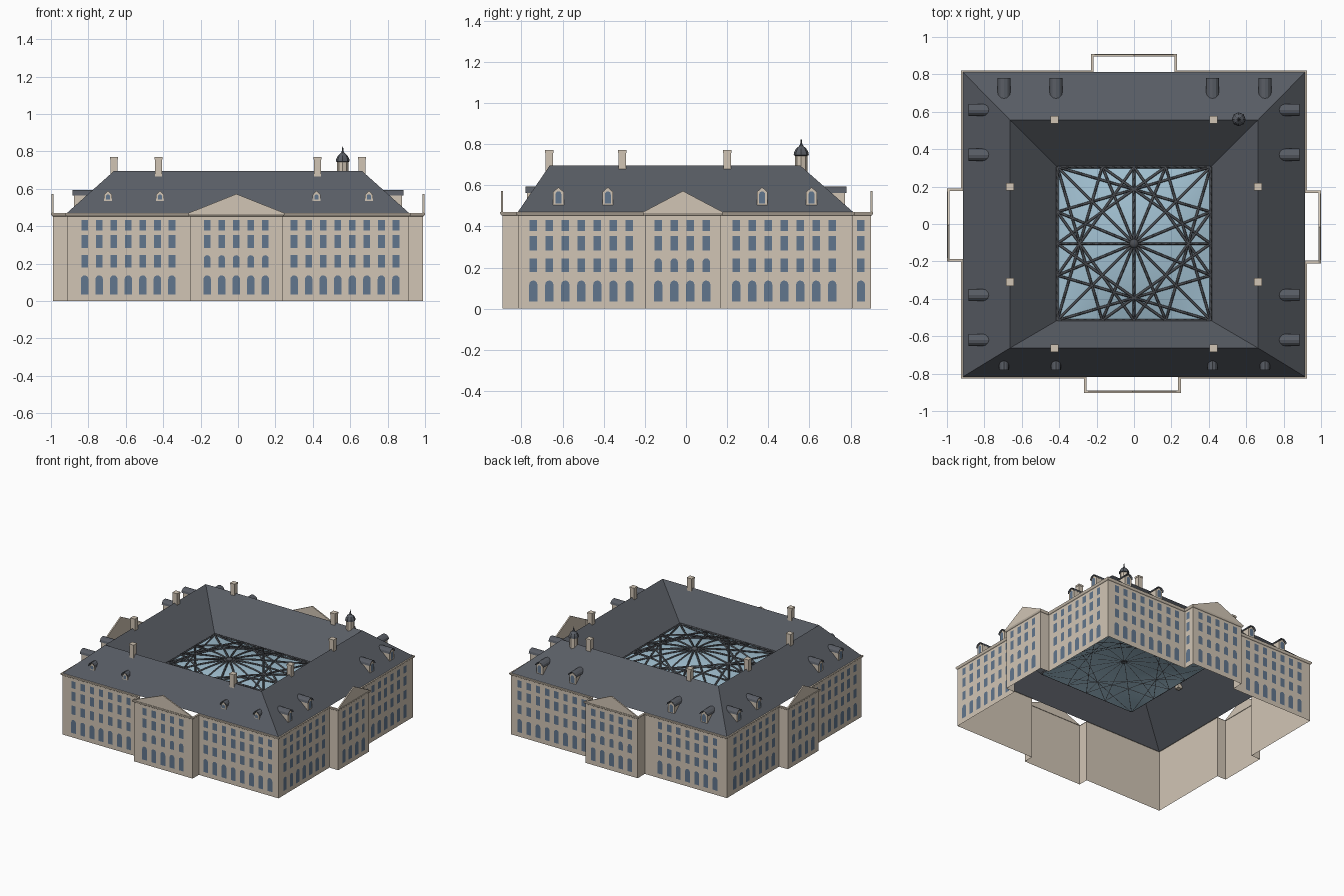
import bpy, bmesh, math
from mathutils import Vector

if "Cube" in bpy.data.objects:
    bpy.data.objects.remove(bpy.data.objects["Cube"])


def material(name, rgb):
    m = bpy.data.materials.new(name)
    m.use_nodes = True
    m.diffuse_color = (*rgb, 1)
    m.node_tree.nodes["Principled BSDF"].inputs["Base Color"].default_value = (*rgb, 1)
    return m


STONE = material("pale stone", (0.64, 0.56, 0.46))
SLATE = material("grey slate", (0.10, 0.11, 0.13))
PANE = material("blue window", (0.12, 0.18, 0.27))
GLASS = material("pale roof glass", (0.36, 0.53, 0.64))
IRON = material("dark iron", (0.07, 0.075, 0.085))


def build(name, polys, mat, smooth=False):
    """One object from a list of polygons, with shared corners welded."""
    bm = bmesh.new()
    for poly in polys:
        bm.faces.new([bm.verts.new(p) for p in poly])
    bmesh.ops.remove_doubles(bm, verts=bm.verts, dist=0.0001)
    me = bpy.data.meshes.new(name)
    bm.to_mesh(me)
    bm.free()
    me.materials.append(mat)
    for f in me.polygons:
        f.use_smooth = smooth
    ob = bpy.data.objects.new(name, me)
    bpy.context.collection.objects.link(ob)
    return ob


def bridge(a, b, closed=True):
    n = len(a)
    return [[a[i], a[(i + 1) % n], b[(i + 1) % n], b[i]] for i in range(n if closed else n - 1)]


# Each facade frame maps (along, outward, up) to world space
FRAMES = {
    "front": lambda a, d, z: Vector((a, -d, z)),
    "right": lambda a, d, z: Vector((d, a, z)),
    "back": lambda a, d, z: Vector((-a, d, z)),
    "left": lambda a, d, z: Vector((-d, -a, z)),
}
EAVE, RIDGE = 0.47, 0.695
STEP = 0.0778
# wall depth, pavilion depth and span, ridge depth, window groups (start, count)
SIDES = {
    "front": (0.817, 0.893, -0.257, 0.24, 0.663, [(-0.82, 7), (-0.165, 5), (0.30, 8)]),
    "right": (0.915, 0.99, -0.2, 0.17, 0.663, [(-0.742, 7), (-0.135, 4), (0.244, 7)]),
    "back": (0.812, 0.9, -0.22, 0.22, 0.556, [(-0.84, 8), (-0.155, 5), (0.35, 7)]),
    "left": (0.915, 0.99, -0.18, 0.19, 0.663, [(-0.72, 7), (-0.115, 4), (0.27, 7)]),
}
# dormer half width, sill height, positions
DORMERS = {
    "front": (0.021, 0.535, (-0.695, -0.417, 0.42, 0.70)),
    "right": (0.026, 0.505, (-0.62, -0.38, 0.37, 0.61)),
    "back": (0.028, 0.505, (-0.70, -0.42, 0.417, 0.695)),
    "left": (0.026, 0.505, (-0.61, -0.37, 0.38, 0.62)),
}


def window(P, a, d, w, z0, z1, arched):
    """Thin pane lying just in front of a wall."""
    if not arched:
        return [P(a + x, d, z) for x, z in ((-w, z0), (w, z0), (w, z1), (-w, z1))]
    arc = [P(a + w * math.cos(t), d, z1 - w + w * math.sin(t))
           for t in (math.pi * i / 6 for i in range(7))]
    return [P(a - w, d, z0), P(a + w, d, z0)] + arc


def window_column(P, a, d, pavilion):
    return [window(P, a, d, 0.02, 0.035, 0.137, True),
            window(P, a, d, 0.018, 0.178, 0.245, pavilion),
            window(P, a, d, 0.018, 0.283, 0.352, False),
            window(P, a, d, 0.018, 0.378, 0.432, False)]


# Footprint of the four wings with projecting pavilions
corner = {"front": "left", "right": "front", "back": "right", "left": "back"}
foot = []
for side, (wall, pav, a0, a1, ridge, groups) in SIDES.items():
    P = FRAMES[side]
    foot += [P(-SIDES[corner[side]][0], wall, 0), P(a0, wall, 0), P(a0, pav, 0),
             P(a1, pav, 0), P(a1, wall, 0)]


def ring(offset, z):
    """Footprint moved outward by an offset at height z."""
    out, n = [], len(foot)
    for i, p in enumerate(foot):
        q = p.copy()
        for e in (p - foot[i - 1], foot[(i + 1) % n] - p):
            e.normalize()
            q += Vector((e.y, -e.x, 0)) * offset
        q.z = z
        out.append(q)
    return out


build("outer_walls", bridge(ring(0, 0), ring(0, EAVE)), STONE)
outline = [ring(0, 0.452), ring(0.006, 0.456), ring(0.01, 0.464), ring(0.01, EAVE), ring(-0.004, EAVE)]
build("cornice", [q for a, b in zip(outline, outline[1:]) for q in bridge(a, b)], STONE)

# Windows, pediments and dormers on every side
panes, dormer_bodies, dormer_roofs = [], [], []
for side, (wall, pav, a0, a1, ridge, groups) in SIDES.items():
    P = FRAMES[side]
    for g, (start, count) in enumerate(groups):
        for i in range(count):
            panes += window_column(P, start + i * STEP, (pav if g == 1 else wall) + 0.003, g == 1)

    tri = [(a0 - 0.008, EAVE), (a1 + 0.008, EAVE), ((a0 + a1) / 2, 0.572)]
    face = [P(a, pav + 0.006, z) for a, z in tri]
    rear = [P(a, pav - 0.004, z) for a, z in tri]
    build(side + "_pediment", [face, rear[::-1]] + bridge(rear, face), STONE)

    def slope(z):
        return wall + (z - EAVE) / (RIDGE - EAVE) * (ridge - wall)

    w, sill, spots = DORMERS[side]
    for a in spots:
        d = slope(sill)
        shape = [(-w, sill), (w, sill), (w, 0.567), (0, 0.59), (-w, 0.567)]
        face = [P(a + x, d, z) for x, z in shape]
        rear = [P(a + x, slope(z), z) for x, z in shape]
        dormer_bodies += [face] + bridge(rear, face)[1:4:2] + [bridge(rear, face)[4]]
        panes.append(window(P, a, d + 0.003, w * 0.55, sill + 0.007, 0.57, True))
        arc = [(w * 1.25 * math.cos(t), 0.563 + 0.031 * math.sin(t))
               for t in (math.pi * i / 6 for i in range(7))]
        dormer_roofs += bridge([P(a + x, d + 0.008, z) for x, z in arc],
                               [P(a + x, slope(z), z) for x, z in arc], False)

# Side windows of the rear pavilion
panes += window_column(FRAMES["right"], 0.85, SIDES["back"][3] + 0.003, False)
build("windows", panes, PANE)
build("dormer_bodies", dormer_bodies, STONE)
build("dormer_roofs", dormer_roofs, SLATE)


# Main roof: outer slopes up to the ridge, inner slopes down to the court
def rect(x, y0, y1, z):
    return [Vector(p) for p in ((-x, y0, z), (x, y0, z), (x, y1, z), (-x, y1, z))]


HALF, MID = 0.41, -0.105
eave = rect(0.915, -0.817, 0.812, EAVE)
top = rect(0.663, -0.663, 0.556, RIDGE)
court = rect(HALF, MID - HALF, MID + HALF, EAVE)
build("main_roof", bridge(eave, top) + bridge(top, court), SLATE)


# Shallow glass dome over the court
def dome(u, v, lift=0.0):
    return Vector((u * HALF, MID + v * HALF, EAVE + lift + 0.07 * (1 - u * u) * (1 - v * v)))


N = 16
grid = [[dome(2 * i / N - 1, 2 * j / N - 1) for i in range(N + 1)] for j in range(N + 1)]
build("court_glass", [q for a, b in zip(grid, grid[1:]) for q in bridge(a, b, False)][:],
      GLASS, True)

# Iron ribs: rays to sixteen rim points, and a star of chords between them
rim = []
for i in range(16):
    c, s = math.cos(math.tau * i / 16), math.sin(math.tau * i / 16)
    m = max(abs(c), abs(s))
    rim.append((c / m, s / m))
spans = [((0, 0), p) for p in rim]
spans += [(rim[i], rim[(i + 5) % 16]) for i in range(16)]
spans += [(rim[i], rim[(i + 2) % 16]) for i in range(0, 16, 2)]
curve = bpy.data.curves.new("dome_ribs", "CURVE")
curve.dimensions = "3D"
curve.bevel_depth = 0.007
curve.bevel_resolution = 0
for p, q in spans:
    line = curve.splines.new("POLY")
    line.points.add(10)
    for k, pt in enumerate(line.points):
        t = k / 10
        pt.co = (*dome(p[0] + (q[0] - p[0]) * t, p[1] + (q[1] - p[1]) * t, 0.005), 1)
curve.materials.append(IRON)
bpy.context.collection.objects.link(bpy.data.objects.new("dome_ribs", curve))


def lathe(name, x, y, profile, mat, sides=8, smooth=False):
    rings = [[Vector((x + r * math.cos(math.tau * i / sides), y + r * math.sin(math.tau * i / sides), z))
              for i in range(sides)] for r, z in profile]
    polys = [q for a, b in zip(rings, rings[1:]) for q in bridge(a, b)]
    return build(name, polys + [rings[-1]], mat, smooth)


lathe("dome_boss", 0, MID, [(0.02, 0.535), (0.026, 0.547), (0.02, 0.558), (0.008, 0.563)], IRON, 12, True)

# Chimneys along the ridges
for n, (x, y) in enumerate([(-0.425, 0.558), (0.425, 0.558), (-0.425, -0.665), (0.425, -0.665),
                            (-0.663, 0.2), (0.663, 0.2), (-0.663, -0.31), (0.663, -0.31)]):
    h = 0.018
    base = rect(h, y - h, y + h, 0.66)
    for v in base:
        v.x += x
    layers = [base]
    for z, grow in ((0.757, 1), (0.757, 1.12), (0.77, 1.12)):
        layers.append([Vector((x + (v.x - x) * grow, y + (v.y - y) * grow, z)) for v in base])
    polys = [q for a, b in zip(layers, layers[1:]) for q in bridge(a, b)]
    build("chimney_%d" % (n + 1), polys + [layers[-1], base[::-1]], STONE)

# Corner turret with a bell-shaped cap and spire
TX = 0.56
lathe("turret_base", TX, TX, [(0.03, 0.66), (0.03, 0.748)], STONE)
lathe("turret_cap", TX, TX, [(0.03, 0.743), (0.037, 0.746), (0.034, 0.762), (0.025, 0.778), (0.012, 0.789),
                             (0.006, 0.797), (0.004, 0.808), (0.002, 0.825)], SLATE)
